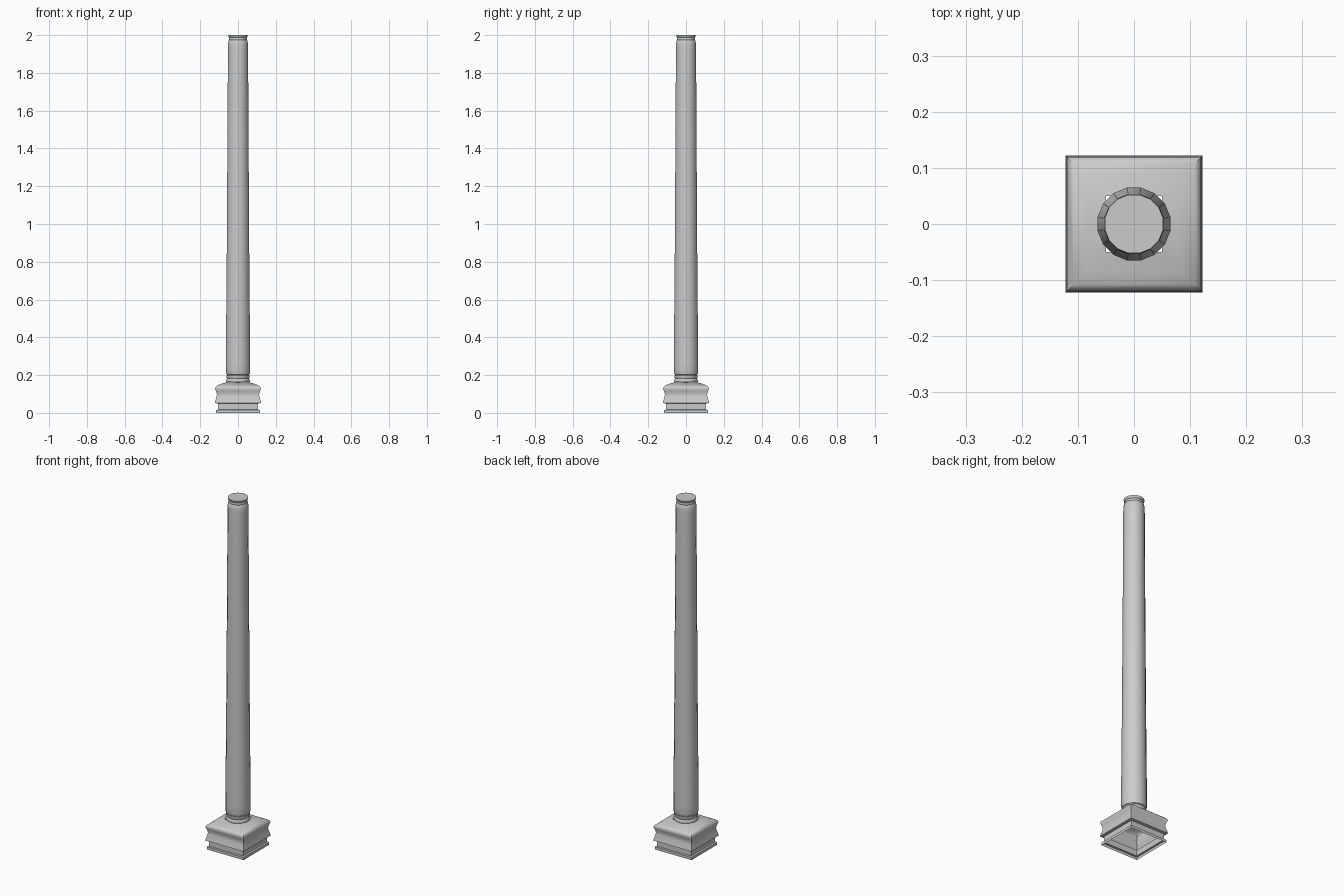
import bpy, bmesh, math

if "Cube" in bpy.data.objects:
    bpy.data.objects.remove(bpy.data.objects["Cube"])


def sweep(name, profile, sides, turn, scale=1.0, cap_top=False, angle=40):
    """Revolve (radius, height) points into a ring-stacked mesh."""
    bm = bmesh.new()
    rings = []
    for r, z in profile:
        ring = []
        for i in range(sides):
            a = turn + 2 * math.pi * i / sides
            ring.append(bm.verts.new((r * scale * math.cos(a), r * scale * math.sin(a), z)))
        rings.append(ring)
    for low, high in zip(rings, rings[1:]):
        for i in range(sides):
            j = (i + 1) % sides
            bm.faces.new((low[i], low[j], high[j], high[i]))
    if cap_top:
        bm.faces.new(rings[-1])
    mesh = bpy.data.meshes.new(name)
    bm.to_mesh(mesh)
    bm.free()
    obj = bpy.data.objects.new(name, mesh)
    bpy.context.collection.objects.link(obj)
    bpy.ops.object.select_all(action='DESELECT')
    obj.select_set(True)
    bpy.context.view_layer.objects.active = obj
    bpy.ops.object.shade_smooth_by_angle(angle=math.radians(angle))
    return obj


# Square moulded plinth, open underneath
plinth = [(0.116, 0.0), (0.116, 0.015), (0.107, 0.017), (0.107, 0.05),
          (0.122, 0.052), (0.119, 0.066), (0.113, 0.085), (0.112, 0.1),
          (0.116, 0.115), (0.121, 0.128), (0.119, 0.137), (0.108, 0.146),
          (0.085, 0.155), (0.05, 0.165)]
sweep("plinth", plinth, 4, math.pi / 4, math.sqrt(2))

# Round collar between plinth and shaft
collar = [(0.055, 0.158), (0.063, 0.163), (0.064, 0.171), (0.062, 0.178),
          (0.058, 0.181), (0.061, 0.186), (0.061, 0.198), (0.055, 0.203)]
sweep("collar", collar, 16, math.pi / 16)

# Tapering shaft with rounded ends
shaft = [(0.055, 0.198), (0.063, 0.204), (0.066, 0.218), (0.066, 0.26),
         (0.0645, 0.4), (0.061, 0.8), (0.0585, 1.2), (0.056, 1.6), (0.0545, 1.93),
         (0.054, 1.955), (0.051, 1.97), (0.047, 1.975)]
sweep("shaft", shaft, 16, math.pi / 16)

# Ringed neck with a closed top
neck = [(0.046, 1.972), (0.049, 1.976), (0.049, 1.983), (0.047, 1.987),
        (0.052, 1.992), (0.053, 2.0)]
sweep("neck", neck, 16, math.pi / 16, cap_top=True)
